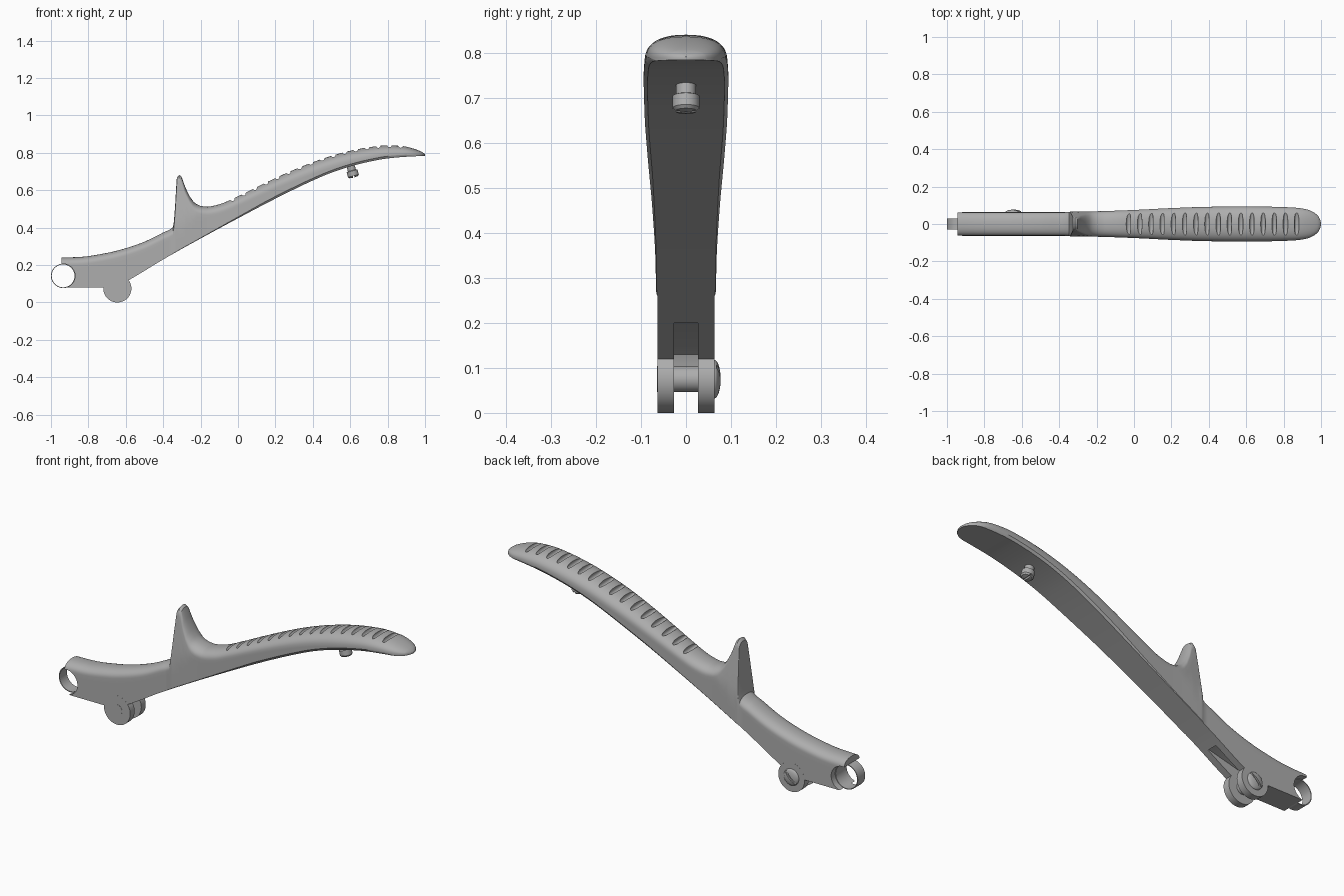
import bpy, bmesh, math
from mathutils import Matrix, Vector

if "Cube" in bpy.data.objects:
    bpy.data.objects.remove(bpy.data.objects["Cube"])

steel = bpy.data.materials.new("satin grey metal")
steel.diffuse_color = (0.42, 0.42, 0.42, 1)
steel.use_nodes = True
steel.node_tree.nodes["Principled BSDF"].inputs["Base Color"].default_value = steel.diffuse_color


def make(name, bm):
    bmesh.ops.recalc_face_normals(bm, faces=bm.faces)
    me = bpy.data.meshes.new(name)
    bm.to_mesh(me)
    bm.free()
    me.materials.append(steel)
    ob = bpy.data.objects.new(name, me)
    bpy.context.collection.objects.link(ob)
    return ob


def activate(ob):
    bpy.ops.object.select_all(action='DESELECT')
    ob.select_set(True)
    bpy.context.view_layer.objects.active = ob


def cut(ob, cutter):
    m = ob.modifiers.new("cut", 'BOOLEAN')
    m.operation, m.solver, m.object = 'DIFFERENCE', 'EXACT', cutter
    activate(ob)
    bpy.ops.object.modifier_apply(modifier=m.name)
    bpy.data.objects.remove(cutter)


def smooth(ob, deg=35):
    activate(ob)
    bpy.ops.object.shade_smooth_by_angle(angle=math.radians(deg))


def lathe(name, profile, origin, axis, seg=48, closed=False):
    """Spin (radius, height) points about an axis through origin."""
    rot = Vector((0, 0, 1)).rotation_difference(Vector(axis)).to_matrix()
    bm = bmesh.new()
    rings = []
    for r, h in profile:
        rings.append([bm.verts.new(Vector(origin) + rot @ Vector((
            r * math.cos(2 * math.pi * i / seg), r * math.sin(2 * math.pi * i / seg), h)))
            for i in range(seg)])
    pairs = list(zip(rings, rings[1:]))
    if closed:
        pairs.append((rings[-1], rings[0]))
    else:
        bm.faces.new(rings[0])
        bm.faces.new(rings[-1])
    for a, b in pairs:
        for i in range(seg):
            j = (i + 1) % seg
            bm.faces.new((a[i], a[j], b[j], b[i]))
    return make(name, bm)


def prism(name, pts, y0, y1):
    bm = bmesh.new()
    f = bm.faces.new([bm.verts.new((x, y0, z)) for x, z in pts])
    g = bmesh.ops.extrude_face_region(bm, geom=[f])
    bmesh.ops.translate(bm, vec=(0, y1 - y0, 0),
                        verts=[v for v in g['geom'] if isinstance(v, bmesh.types.BMVert)])
    return make(name, bm)


def curve(pts):
    """Monotone cubic interpolation through (x, value) points."""
    d = [(b[1] - a[1]) / (b[0] - a[0]) for a, b in zip(pts, pts[1:])]
    t = [d[0]] + [0 if p * q <= 0 else 2 * p * q / (p + q) for p, q in zip(d, d[1:])] + [d[-1]]

    def f(x):
        i = 0
        while i < len(pts) - 2 and x > pts[i + 1][0]:
            i += 1
        (x0, v0), (x1, v1) = pts[i], pts[i + 1]
        h = x1 - x0
        s = min(1, max(0, (x - x0) / h))
        return ((2*s**3 - 3*s*s + 1) * v0 + (s**3 - 2*s*s + s) * h * t[i]
                + (3*s*s - 2*s**3) * v1 + (s**3 - s*s) * h * t[i + 1])
    return f


# Lever profile: top edge (with the finger spur), underside, half width
top_pts = [(-.945, .24), (-.85, .243), (-.7, .265), (-.6, .29), (-.5, .325), (-.4, .374),
           (-.348, .402), (-.343, .43), (-.336, .52), (-.331, .61), (-.327, .668), (-.315, .682),
           (-.302, .673), (-.285, .625), (-.26, .57), (-.23, .532), (-.2, .516), (-.165, .512),
           (-.1, .525), (0, .568), (.1, .617), (.2, .665), (.3, .71), (.4, .75), (.5, .784),
           (.6, .811), (.7, .83), (.8, .84), (.88, .836), (.94, .822), (.97, .811),
           (.985, .804), (.995, .797), (1, .791)]
top = curve(top_pts)
bottom = curve([(-.945, .08), (-.72, .08), (-.645, .09), (-.58, .122), (-.4, .23), (-.2, .342),
                (0, .45), (.2, .555), (.4, .652), (.5, .694), (.6, .727), (.7, .752),
                (.8, .77), (.9, .779), (1, .784)])
width = curve([(-.945, .063), (-.35, .063), (-.34, .066), (-.2, .068), (0, .075), (.2, .085),
               (.4, .092), (.6, .094), (.75, .092), (.85, .088), (.9, .083), (.94, .073),
               (.97, .056), (.985, .042), (.995, .024), (1, .006)])


def section(x):
    """Flat underside, straight sides and a domed top; the spur tapers upward."""
    t, b, w = top(x), bottom(x), width(x)
    h = t - b
    r = min(.75 * h, .65 * w)
    c = min(.012, .2 * h) * min(1, max(0, (w - .063) / .02))
    half = [(w - .7 * c, b)] + [(w, b + c + (h - c - r) * k / 6) for k in range(7)]
    for k in range(1, 11):
        a = math.pi / 2 * k / 10
        half.append((w * max(0, math.cos(a)) ** .87, t - r + r * math.sin(a) ** .87))
    if -.35 < x < -.13:
        base = .402 + (x + .348) * .56
        half = [(y * (1 - .45 * min(1, max(0, (z - base) / .22))), z) for y, z in half]
    return [(x, y, z) for y, z in half] + [(x, -y, z) for y, z in half[-2::-1]]


# Lever body lofted along x
xs = sorted({p[0] for p in top_pts} | {round(-.93 + .02 * i, 3) for i in range(29)}
            | {round(-.28 + .02 * i, 3) for i in range(64)})
bm = bmesh.new()
rings = [[bm.verts.new(p) for p in section(x)] for x in xs]
for a, b in zip(rings, rings[1:]):
    for i in range(len(a)):
        j = (i + 1) % len(a)
        bm.faces.new((a[i], a[j], b[j], b[i]))
bm.faces.new(rings[0])
bm.faces.new(rings[-1])
lever = make("lever_body", bm)

# Round notch at the hinge end and slot between the lugs
HX, HZ = -.935, .142
cut(lever, lathe("notch_cutter", [(.064, -.2), (.064, .2)], (HX, 0, HZ), (0, 1, 0), 64))
cut(lever, prism("slot_cutter", [(-.72, -.05), (-.718, .1), (-.708, .13), (-.685, .147),
                                 (-.45, .205), (-.45, -.05)], -.027, .027))

# Thumb grip grooves
bm = bmesh.new()
for i in range(16):
    x = -.03 + i * .06
    tilt = math.atan2(top(x + .01) - top(x - .01), .02)
    bmesh.ops.create_uvsphere(bm, u_segments=20, v_segments=12, radius=1, matrix=(
        Matrix.Translation((x, 0, top(x))) @ Matrix.Rotation(-tilt, 4, 'Y')
        @ Matrix.Diagonal((.013, .075, .017, 1))))
cut(lever, make("groove_cutter", bm))
smooth(lever)

# Thin hinge ring
smooth(lathe("hinge_ring", [(.065, -.03), (.065, .03), (.061, .03), (.061, -.03)],
             (HX, 0, HZ), (0, 1, 0), 64, closed=True))

# Pair of lugs with the cross pin
PX, PZ = -.645, .075
for side, name in ((-1, "front_lug"), (1, "back_lug")):
    smooth(lathe(name, [(.075, .027), (.075, .0633)], (PX, 0, PZ), (0, side, 0), 64))
smooth(lathe("cross_pin", [(.029, -.0645), (.029, .063)], (PX, 0, PZ), (0, 1, 0)))

# Domed slotted pin head on the back
dome = [(.043 * math.cos(a), .0625 + .0145 * math.sin(a))
        for a in [math.pi / 2 * k / 8 for k in range(8)]] + [(.002, .077)]
head = lathe("pin_head", dome, (PX, 0, PZ), (0, 1, 0))
d, n = Vector((.06, .06)), Vector((.004, -.004))
c = Vector((PX, PZ))
cut(head, prism("head_slot_cutter", [c + d + n, c + d - n, c - d - n, c - d + n], .068, .1))
smooth(head)

# Slotted stud under the handle
axis = Vector((.27, 0, -.96)).normalized()
stud = lathe("under_stud", [(.022, -.01), (.022, .022), (.03, .025), (.03, .052),
                            (.024, .059), (.002, .062)], (.603, 0, .727), axis, 40)
o = Vector((.603, .727)) + Vector((axis.x, axis.z)) * .05
u, v = Vector((axis.x, axis.z)) * .03, Vector((-axis.z, axis.x)) * .004
cut(stud, prism("stud_slot_cutter", [o + v, o + u + v, o + u - v, o - v], -.05, .05))
smooth(stud)
